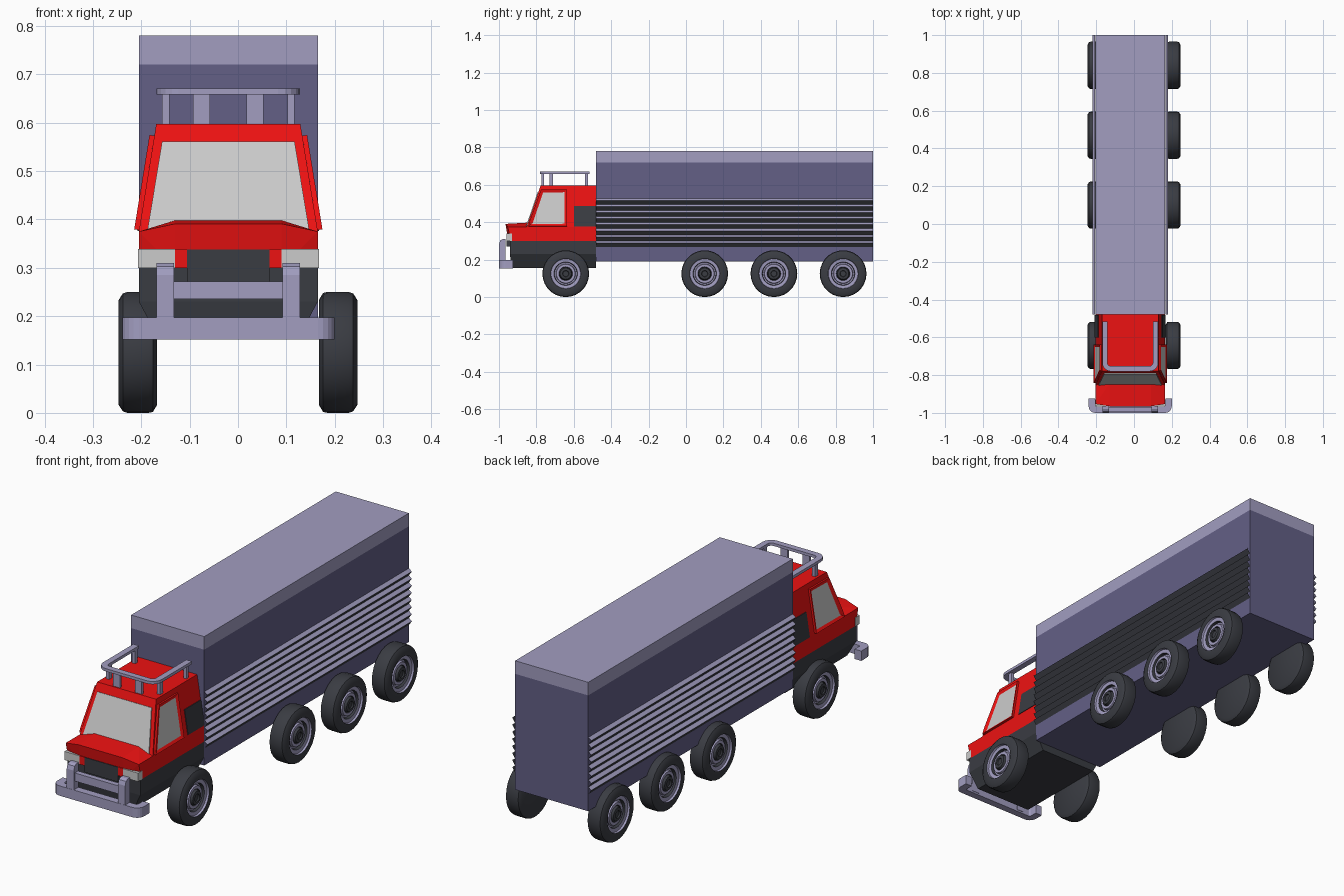
import bpy, bmesh, math
from mathutils import Vector

if "Cube" in bpy.data.objects:
    bpy.data.objects.remove(bpy.data.objects["Cube"])

CX = -0.02  # body centreline sits slightly off the wheel centreline


def mat(name, col):
    m = bpy.data.materials.new(name)
    m.diffuse_color = (*col, 1)
    m.use_nodes = True
    m.node_tree.nodes["Principled BSDF"].inputs["Base Color"].default_value = m.diffuse_color
    return m


RED = mat("red_paint", (0.85, 0.006, 0.006))
DARK = mat("dark_trim", (0.042, 0.045, 0.055))
LIGHT = mat("light_violet", (0.36, 0.34, 0.53))
VIOLET = mat("deep_violet", (0.125, 0.115, 0.24))
GLASS = mat("glass", (0.53, 0.53, 0.53))


def finish(name, bm, mats, shift=True, normals=True):
    if normals:
        bmesh.ops.recalc_face_normals(bm, faces=bm.faces)
    me = bpy.data.meshes.new(name)
    bm.to_mesh(me)
    bm.free()
    for m in mats:
        me.materials.append(m)
    ob = bpy.data.objects.new(name, me)
    bpy.context.collection.objects.link(ob)
    if shift:
        ob.location.x = CX
    return ob


def hull(name, pts, m):
    """Convex block from points given for +x and mirrored."""
    bm = bmesh.new()
    for x, y, z in pts:
        for s in (-1, 1):
            bm.verts.new((s * x, y, z))
    bmesh.ops.convex_hull(bm, input=bm.verts)
    bmesh.ops.dissolve_limit(bm, angle_limit=0.01, verts=bm.verts, edges=bm.edges)
    return finish(name, bm, [m])


def box(name, x0, x1, y0, y1, z0, z1, m):
    bm = bmesh.new()
    bmesh.ops.create_cube(bm, size=1)
    for v in bm.verts:
        v.co = ((x0 + x1) / 2 + v.co.x * (x1 - x0),
                (y0 + y1) / 2 + v.co.y * (y1 - y0),
                (z0 + z1) / 2 + v.co.z * (z1 - z0))
    return finish(name, bm, [m])


def slab(name, pts, offset, mats, inset=None):
    """Extrude a 3D polygon by offset, optionally insetting the outer face."""
    bm = bmesh.new()
    offset = Vector(offset)
    f = bm.faces.new([bm.verts.new(p) for p in pts])
    r = bmesh.ops.extrude_face_region(bm, geom=[f], use_keep_orig=True)
    top = [g for g in r["geom"] if isinstance(g, bmesh.types.BMFace)][0]
    bmesh.ops.translate(bm, vec=offset, verts=top.verts)
    bmesh.ops.recalc_face_normals(bm, faces=bm.faces)
    if inset:
        bmesh.ops.inset_region(bm, faces=[top], thickness=inset[0], depth=inset[1])
        top.material_index = 1
    return finish(name, bm, mats, normals=False)


def u_outline(half, front, back, width, r):
    """Plan outline of a U-shaped rail with rounded front corners."""
    def side(h, f, rad):
        arc = [(h - rad + rad * math.cos(a), f + rad - rad * math.sin(a))
               for a in [i * math.pi / 10 for i in range(6)]]
        right = [(h, back)] + arc
        return right + [(-x, y) for x, y in reversed(right)]
    return side(half, front, r) + side(half - width, front + width, max(r - width, 0.008))[::-1]


# Trailer box with light roof cap
box("trailer_body", -.185, .185, -.48, 1, .19, .72, VIOLET)
box("trailer_roof", -.185, .185, -.48, 1, .72, .78, LIGHT)

# Corrugated side panels: open zigzag sheets
for s, side in ((-1, "left"), (1, "right")):
    bm = bmesh.new()
    n, pitch = 8, .0325
    prof = []
    for i in range(n):
        prof += [(.1855, .268 + i * pitch), (.2, .268 + i * pitch + .021)]
    prof.append((.1855, .268 + n * pitch))
    rows = [(bm.verts.new((s * x, -.48, z)), bm.verts.new((s * x, 1, z))) for x, z in prof]
    for i, (a, b) in enumerate(zip(rows, rows[1:])):
        quad = (a[0], a[1], b[1], b[0])
        f = bm.faces.new(quad if s > 0 else quad[::-1])
        f.material_index = i % 2
    finish("corrugated_panel_" + side, bm, [DARK, LIGHT], normals=False)

# Cab: dark chassis block, red hood base, red tapered upper cab
hull("cab_chassis", [(.185, -.942, .30), (.185, -.942, .23), (.145, -.93, .155),
                     (.185, -.48, .30), (.185, -.48, .23), (.145, -.48, .155)], DARK)
hull("cab_hood", [(.185, -.935, .30), (.11, -.95, .30), (.185, -.953, .375),
                  (.11, -.965, .391), (.11, -.845, .398), (.185, -.48, .375),
                  (.185, -.48, .30)], RED)
hull("cab_upper", [(.185, -.852, .375), (.149, -.777, .597),
                   (.185, -.48, .375), (.149, -.48, .597)], RED)


def front_y(z):
    return -.852 + .338 * (z - .375)


def side_x(z):
    return .185 - .162 * (z - .375)


# Windscreen
slab("windscreen", [(x, front_y(z), z) for x, z in
                    ((-.167, .378), (.167, .378), (.137, .56), (-.137, .56))],
     (0, -.004, .0013), [GLASS])

# Doors with recessed windows, and dark rear quarter panels
door = ((-.842, .378), (-.838, .40), (-.775, .573), (-.637, .573), (-.637, .378))
quarter = ((-.60, .376), (-.60, .487), (-.481, .487), (-.481, .376))
for s, side in ((-1, "left"), (1, "right")):
    slab("door_" + side, [(s * side_x(z), y, z) for y, z in door],
         (s * .01, 0, .0016), [RED, GLASS], (.019, -.006))
    slab("quarter_panel_" + side, [(s * side_x(z), y, z) for y, z in quarter],
         (s * .003, 0, 0), [DARK])
    # Headlights
    x0, x1 = sorted((s * .11, s * .187))
    box("headlight_" + side, x0, x1, -.961, -.93, .30, .339, GLASS)
    # Red strips beside the grille
    x0, x1 = sorted((s * .085, s * .11))
    box("grille_strip_" + side, x0, x1, -.96, -.93, .30, .339, RED)
    # Bull bar uprights
    x0, x1 = sorted((s * .112, s * .148))
    slab("bull_bar_upright_" + side,
         [(x0, y, z) for y, z in ((-.999, .16), (-.999, .285), (-.993, .303),
                                  (-.98, .31), (-.964, .31), (-.964, .16))],
         (x1 - x0, 0, 0), [LIGHT])
    # Side posts of the roof rack
    for label, y, w in (("front", -.72, .02), ("back", -.533, .016)):
        x0, x1 = sorted((s * .122, s * .137))
        box(f"rack_post_{label}_{side}", x0, x1, y - w / 2, y + w / 2, .595, .662, LIGHT)
    x0, x1 = sorted((s * .038, s * .073))
    box("rack_front_post_" + side, x0, x1, -.772, -.76, .595, .662, LIGHT)

box("grille", -.085, .085, -.959, -.93, .27, .338, DARK)

# Bumper, bull bar crosspiece and roof rack rail
slab("bumper", [(x, y, .152) for x, y in u_outline(.22, -1, -.925, .034, .035)],
     (0, 0, .045), [LIGHT])
box("bull_bar_cross", -.112, .112, -.992, -.968, .235, .272, LIGHT)
slab("roof_rack_rail", [(x, y, .658) for x, y in u_outline(.148, -.78, -.517, .028, .045)],
     (0, 0, .013), [LIGHT])

# Wheels: lathed profile of (x, radius, material of the band that follows)
PROFILE = [(.167, .0, 0), (.167, .108, 0), (.176, .123, 0), (.185, .125, 0), (.229, .125, 0),
           (.238, .122, 0), (.247, .108, 0), (.247, .081, 1), (.238, .079, 1), (.236, .063, 0),
           (.222, .060, 1), (.222, .053, 1), (.234, .050, 1), (.234, .037, 0), (.226, .035, 0),
           (.242, .030, 0), (.244, .017, 0), (.238, .015, 0), (.238, .0, 0)]
SEG = 28


def wheel(name, y, s):
    bm = bmesh.new()
    rings = []
    for x, r, _ in PROFILE:
        if r == 0:
            rings.append([bm.verts.new((s * x, 0, 0))] * SEG)
        else:
            rings.append([bm.verts.new((s * x, r * math.cos(t), r * math.sin(t)))
                          for t in [2 * math.pi * i / SEG for i in range(SEG)]])
    for (a, b, p) in zip(rings, rings[1:], PROFILE):
        for i in range(SEG):
            j = (i + 1) % SEG
            f = bm.faces.new(list(dict.fromkeys((a[i], a[j], b[j], b[i]))))
            f.material_index = p[2]
    ob = finish(name, bm, [DARK, LIGHT], shift=False)
    ob.location = (0, y, .125)
    bpy.ops.object.select_all(action="DESELECT")
    ob.select_set(True)
    bpy.context.view_layer.objects.active = ob
    bpy.ops.object.shade_smooth_by_angle(angle=math.radians(35))


for k, y in enumerate((-.643, .10, .47, .84)):
    for s, side in ((-1, "left"), (1, "right")):
        wheel(f"wheel_{k + 1}_{side}", y, s)
